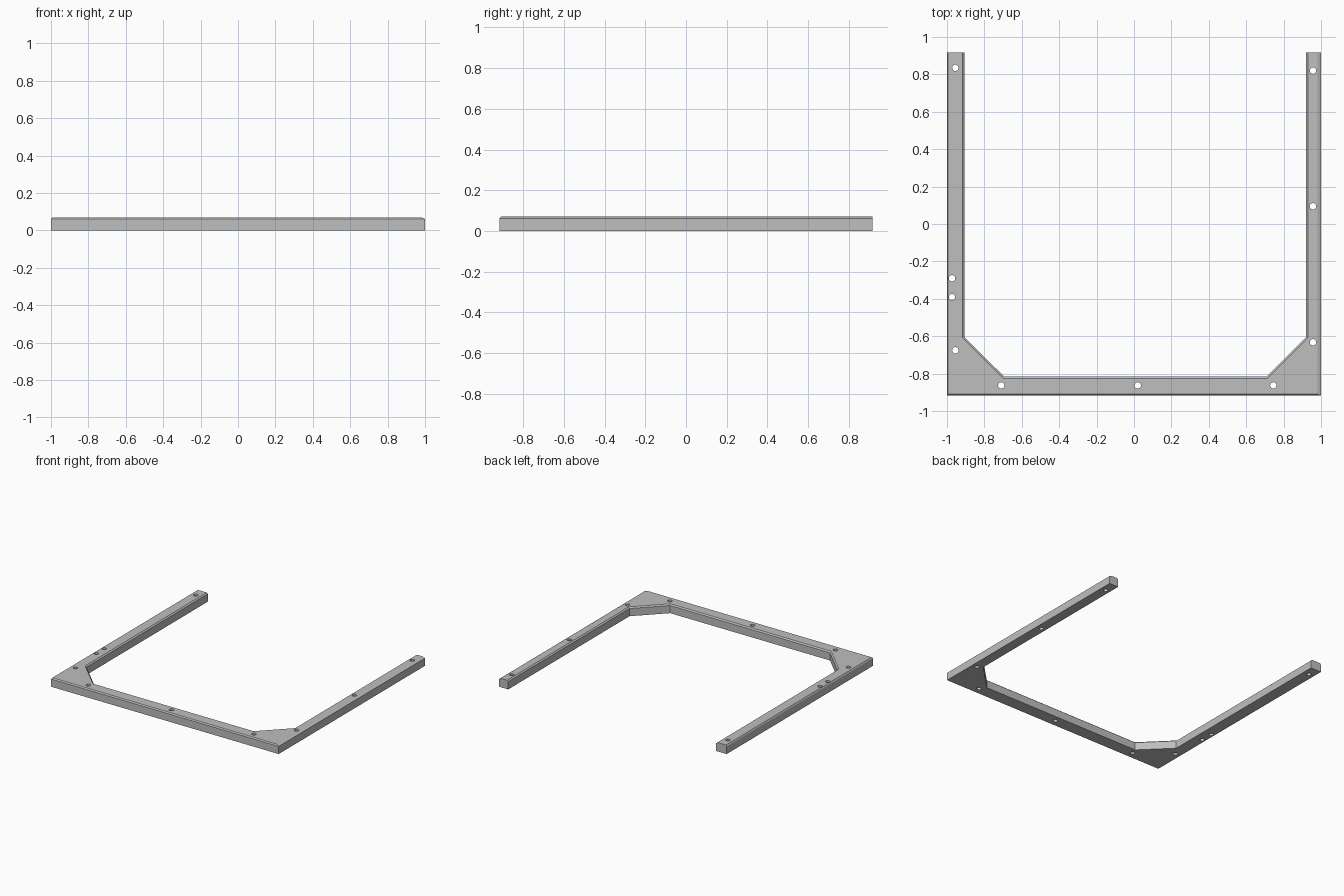
import bpy, bmesh
from mathutils import Vector
from mathutils.geometry import intersect_line_line

cube = bpy.data.objects.get("Cube")
if cube:
    bpy.data.objects.remove(cube, do_unlink=True)

HEIGHT, SHOULDER = 0.07, 0.061

grey = bpy.data.materials.new("plain_grey")
grey.use_nodes = True
color = (0.52, 0.52, 0.52, 1)
grey.diffuse_color = color
grey.node_tree.nodes["Principled BSDF"].inputs["Base Color"].default_value = color

# Plan outline, counter-clockwise, with the top chamfer width of the edge that follows
outline = [
    (-1, -0.917, 0.008), (1, -0.917, 0.02), (1, 0.917, 0),
    (0.92, 0.917, 0.01), (0.92, -0.605, 0.01), (0.71, -0.815, 0.01),
    (-0.695, -0.815, 0.01), (-0.907, -0.605, 0.01),
    (-0.907, 0.917, 0), (-1, 0.917, 0.006),
]
points = [Vector((x, y, 0)) for x, y, w in outline]
count = len(points)


def inset_edge(i):
    """Two points on edge i moved inwards by its chamfer width."""
    a, b = points[i], points[(i + 1) % count]
    d = (b - a).normalized()
    shift = Vector((-d.y, d.x, 0)) * outline[i][2]
    return a + shift, b + shift


top = [intersect_line_line(*inset_edge(i - 1), *inset_edge(i))[0] for i in range(count)]


def new_object(name, bm):
    mesh = bpy.data.meshes.new(name)
    bmesh.ops.recalc_face_normals(bm, faces=bm.faces)
    bm.to_mesh(mesh)
    bm.free()
    mesh.materials.append(grey)
    obj = bpy.data.objects.new(name, mesh)
    bpy.context.collection.objects.link(obj)
    return obj


# Three-sided frame: straight walls, then a chamfered top
bm = bmesh.new()
rings = [[bm.verts.new((p.x, p.y, z)) for p in loop]
         for loop, z in ((points, 0), (points, SHOULDER), (top, HEIGHT))]
for low, high in zip(rings, rings[1:]):
    for i in range(count):
        j = (i + 1) % count
        bm.faces.new((low[i], low[j], high[j], high[i]))
bm.faces.new(rings[0][::-1])
bm.faces.new(rings[-1])
frame = new_object("frame", bm)

# Screw holes through the frame
holes = [(-0.955, 0.835), (-0.973, -0.29), (-0.973, -0.39), (-0.955, -0.675),
         (-0.71, -0.863), (0.02, -0.863), (0.745, -0.863),
         (0.957, -0.632), (0.957, 0.095), (0.957, 0.82)]
bm = bmesh.new()
for x, y in holes:
    made = bmesh.ops.create_cone(bm, cap_ends=True, segments=24,
                                 radius1=0.017, radius2=0.017, depth=0.3)
    bmesh.ops.translate(bm, verts=made["verts"], vec=(x, y, 0))
cutter = new_object("screw_hole_cutter", bm)
cutter.hide_render = True
cutter.hide_set(True)

cut = frame.modifiers.new("screw_holes", 'BOOLEAN')
cut.operation = 'DIFFERENCE'
cut.solver = 'EXACT'
cut.object = cutter

# Bake the holes and drop the cutter
bpy.context.view_layer.update()
baked = bpy.data.meshes.new_from_object(frame.evaluated_get(bpy.context.evaluated_depsgraph_get()))
frame.modifiers.clear()
frame.data = baked
bpy.data.objects.remove(cutter, do_unlink=True)

bpy.context.view_layer.objects.active = frame
frame.select_set(True)
bpy.ops.object.shade_smooth_by_angle(angle=0.4)
